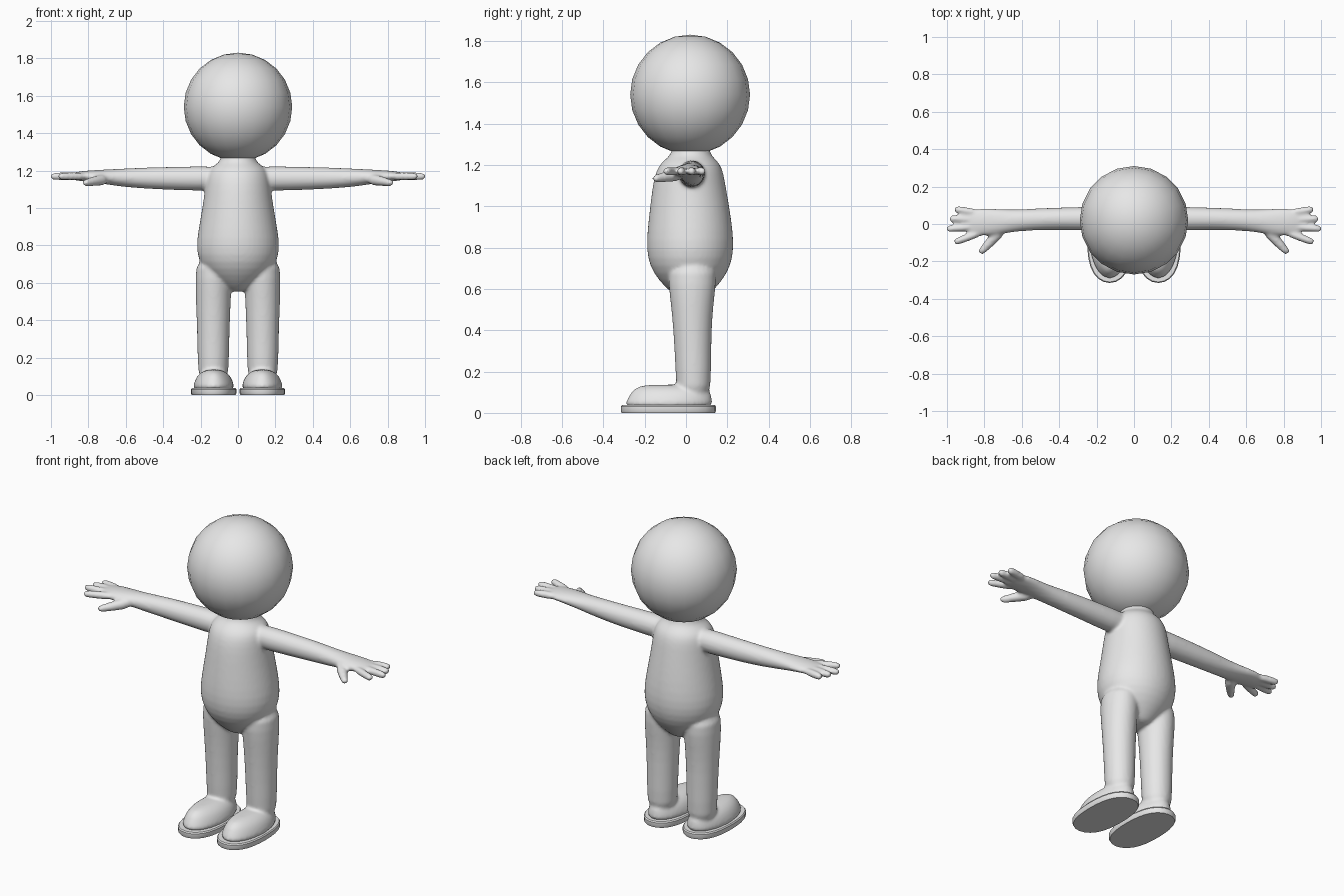
import bpy, bmesh, math
from mathutils import Vector

if "Cube" in bpy.data.objects:
    bpy.data.objects.remove(bpy.data.objects["Cube"])

grey = bpy.data.materials.new("plain grey")
grey.diffuse_color = (0.8, 0.8, 0.8, 1)
grey.use_nodes = True
grey.node_tree.nodes["Principled BSDF"].inputs["Base Color"].default_value = grey.diffuse_color


def make_object(name, bm):
    bmesh.ops.recalc_face_normals(bm, faces=bm.faces)
    me = bpy.data.meshes.new(name)
    bm.to_mesh(me)
    bm.free()
    me.materials.append(grey)
    me.polygons.foreach_set("use_smooth", [True] * len(me.polygons))
    ob = bpy.data.objects.new(name, me)
    bpy.context.collection.objects.link(ob)
    return ob


def skin(bm, loops):
    """Bridge a list of point loops into a closed tube."""
    rows = [[bm.verts.new(p) for p in loop] for loop in loops]
    n = len(rows[0])
    for a, b in zip(rows, rows[1:]):
        for i in range(n):
            j = (i + 1) % n
            bm.faces.new((a[i], a[j], b[j], b[i]))
    bm.faces.new(rows[0][::-1])
    bm.faces.new(rows[-1])


def loft(bm, rings, axis="z", side=1, n=24):
    """Rings are (position on axis, centre 1, centre 2, radius 1, radius 2)."""
    loops = []
    for a, c1, c2, r1, r2 in rings:
        loop = []
        for i in range(n):
            t = 2 * math.pi * i / n
            u, v = c1 + r1 * math.cos(t), c2 + r2 * math.sin(t)
            loop.append((side * u, v, a) if axis == "z" else (side * a, u, v))
        loops.append(loop)
    skin(bm, loops)


def finger(bm, start, end, r0, r1, side, n=12):
    """Tapered round-tipped finger."""
    p, q = Vector(start), Vector(end)
    d = (q - p).normalized()
    u = d.cross(Vector((0, 0, 1))).normalized()
    w = d.cross(u)
    length = (q - p).length
    loops = []
    for dist, r in ((0, r0), (length * 0.5, (r0 + r1) / 2), (length - r1, r1),
                    (length - r1 * 0.35, r1 * 0.85), (length, r1 * 0.4)):
        loop = []
        for i in range(n):
            t = 2 * math.pi * i / n
            c = p + d * dist + (u * math.cos(t) + w * math.sin(t)) * r
            loop.append((side * c.x, c.y, c.z))
        loops.append(loop)
    skin(bm, loops)


body = bmesh.new()

# torso, from crotch to neck
loft(body, [(0.55, 0, 0.03, 0.05, 0.06), (0.585, 0, 0.025, 0.10, 0.10),
            (0.64, 0, 0.022, 0.165, 0.155), (0.71, 0, 0.02, 0.21, 0.198),
            (0.79, 0, 0.02, 0.226, 0.213), (0.88, 0, 0.02, 0.214, 0.209),
            (1.0, 0, 0.018, 0.192, 0.193), (1.1, 0, 0.015, 0.178, 0.178),
            (1.17, 0, 0.017, 0.17, 0.164), (1.21, 0, 0.02, 0.152, 0.142),
            (1.235, 0, 0.022, 0.115, 0.112), (1.255, 0, 0.023, 0.092, 0.094),
            (1.32, 0, 0.023, 0.088, 0.088)])

for s in (-1, 1):
    # leg
    loft(body, [(0.05, 0.132, 0.035, 0.082, 0.084), (0.2, 0.132, 0.036, 0.084, 0.086),
                (0.4, 0.132, 0.031, 0.089, 0.093), (0.52, 0.132, 0.03, 0.095, 0.103),
                (0.62, 0.13, 0.03, 0.098, 0.116), (0.74, 0.125, 0.03, 0.10, 0.12)], "z", s)
    # shoe upper
    loft(body, [(0.022, 0.13, -0.083, 0.112, 0.218), (0.05, 0.13, -0.083, 0.110, 0.212),
                (0.085, 0.13, -0.075, 0.099, 0.20), (0.11, 0.13, -0.072, 0.082, 0.187),
                (0.128, 0.13, -0.07, 0.057, 0.16), (0.137, 0.13, -0.07, 0.028, 0.115)], "z", s)
    # arm and palm
    loft(body, [(0.08, 0.028, 1.158, 0.066, 0.066), (0.2, 0.028, 1.157, 0.065, 0.066),
                (0.4, 0.029, 1.158, 0.060, 0.061), (0.55, 0.024, 1.160, 0.058, 0.054),
                (0.66, 0.016, 1.163, 0.060, 0.045), (0.74, 0.011, 1.168, 0.072, 0.036),
                (0.82, 0.009, 1.170, 0.075, 0.029), (0.88, 0.008, 1.169, 0.068, 0.021),
                (0.895, 0.008, 1.169, 0.058, 0.014)], "x", s)
    # fingers and thumb
    for base, tip in (((0.83, 0.058), (0.962, 0.080)), ((0.83, 0.022), (0.988, 0.029)),
                      ((0.83, -0.013), (1.003, -0.027)), ((0.81, -0.042), (0.962, -0.099))):
        finger(body, (*base, 1.169), (*tip, 1.169), 0.022, 0.021, s)
    finger(body, (0.70, -0.02, 1.155), (0.825, -0.158, 1.132), 0.036, 0.021, s)

# fuse the figure into one soft skin
ob = make_object("body", body)
sub = ob.modifiers.new("round", "SUBSURF")
sub.levels = sub.render_levels = 1
fuse = ob.modifiers.new("fuse", "REMESH")
fuse.mode = "VOXEL"
fuse.voxel_size = 0.009
fuse.use_smooth_shade = True
soft = ob.modifiers.new("soften", "SMOOTH")
soft.factor = 0.5
soft.iterations = 7

# head
bm = bmesh.new()
bmesh.ops.create_uvsphere(bm, u_segments=20, v_segments=12, radius=0.29)
head = make_object("head", bm)
head.location = (0, 0.02, 1.54)

# shoe soles
for s, name in ((-1, "sole_right"), (1, "sole_left")):
    bm = bmesh.new()
    loft(bm, [(0, 0.13, -0.085, 0.117, 0.226), (0.008, 0.13, -0.085, 0.121, 0.23),
              (0.03, 0.13, -0.085, 0.121, 0.23), (0.037, 0.13, -0.085, 0.116, 0.225)],
         "z", s, 28)
    # square the outline slightly into a stadium shape
    for v in bm.verts:
        k = (v.co.y + 0.085) / 0.23
        half = v.co.x - s * 0.13
        v.co.x = s * 0.13 + half * (1 + 0.22 * k * k)
    sole = make_object(name, bm)
    bpy.ops.object.select_all(action="DESELECT")
    sole.select_set(True)
    bpy.context.view_layer.objects.active = sole
    bpy.ops.object.shade_smooth_by_angle(angle=math.radians(35))
